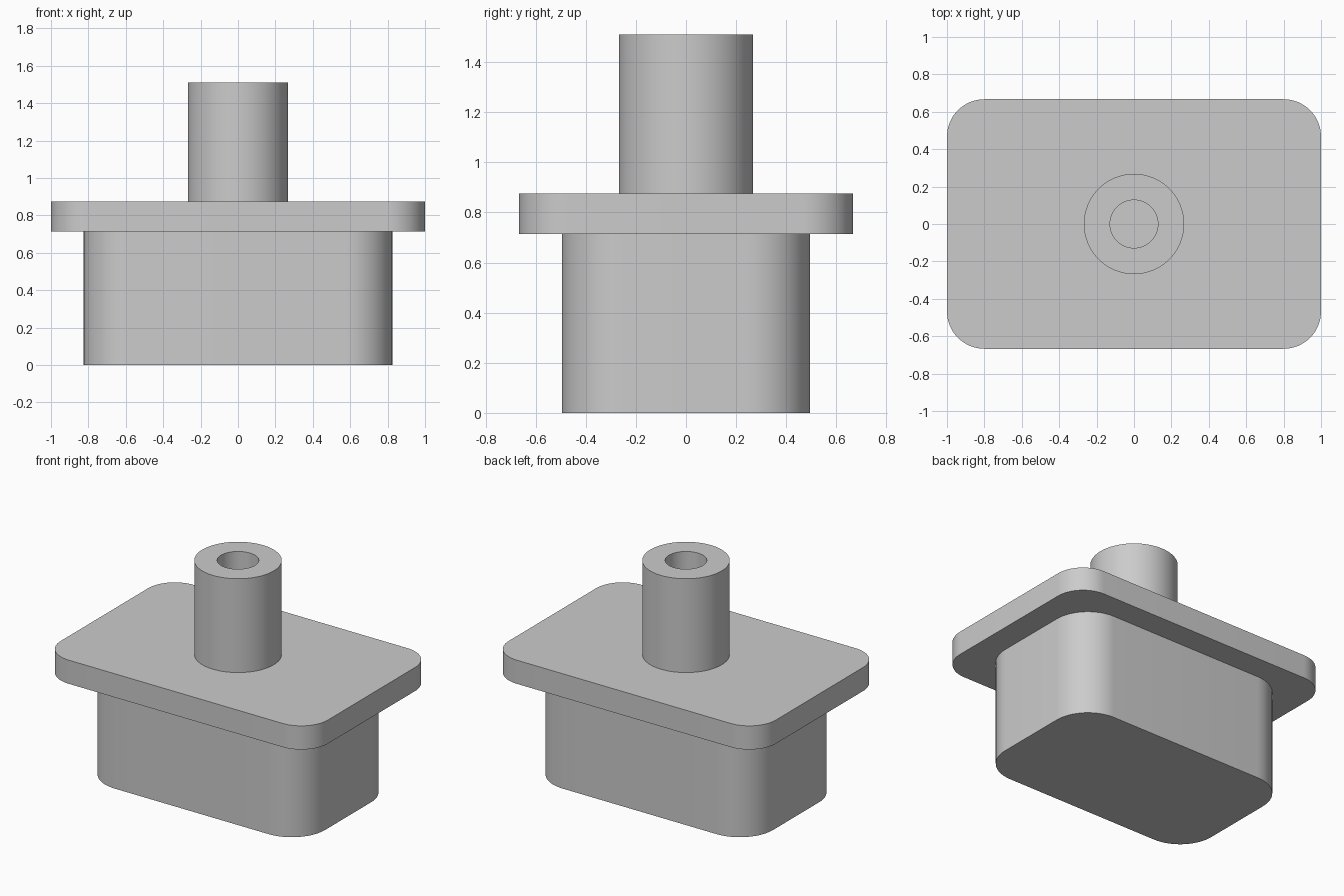
import bpy, bmesh, math

cube = bpy.data.objects.get("Cube")
if cube:
    bpy.data.objects.remove(cube, do_unlink=True)

# Single plain grey material
GREY = (0.6, 0.6, 0.6, 1.0)
grey = bpy.data.materials.new("plain_grey")
grey.use_nodes = True
grey.diffuse_color = GREY
grey.node_tree.nodes["Principled BSDF"].inputs["Base Color"].default_value = GREY


def finish(bm, name):
    """Turn a bmesh into a grey object with smooth curves and sharp rims."""
    bmesh.ops.recalc_face_normals(bm, faces=bm.faces)
    mesh = bpy.data.meshes.new(name)
    bm.to_mesh(mesh)
    bm.free()
    mesh.materials.append(grey)
    obj = bpy.data.objects.new(name, mesh)
    bpy.context.collection.objects.link(obj)
    bpy.ops.object.select_all(action="DESELECT")
    obj.select_set(True)
    bpy.context.view_layer.objects.active = obj
    bpy.ops.object.shade_smooth_by_angle(angle=math.radians(30))
    return obj


def rounded_block(name, half_x, half_y, radius, bottom, top, steps=16):
    """Extrude a rectangle with rounded corners."""
    bm = bmesh.new()
    outline = []
    for corner, (sx, sy) in enumerate([(1, 1), (-1, 1), (-1, -1), (1, -1)]):
        for i in range(steps + 1):
            a = math.pi / 2 * (corner + i / steps)
            outline.append(bm.verts.new((sx * (half_x - radius) + radius * math.cos(a),
                                         sy * (half_y - radius) + radius * math.sin(a),
                                         bottom)))
    base = bm.faces.new(outline)
    side = bmesh.ops.extrude_face_region(bm, geom=[base], use_keep_orig=True)
    moved = [g for g in side["geom"] if isinstance(g, bmesh.types.BMVert)]
    bmesh.ops.translate(bm, verts=moved, vec=(0, 0, top - bottom))
    return finish(bm, name)


def lathe(name, profile, segments=96):
    """Spin a radius/height profile around the vertical axis."""
    bm = bmesh.new()
    verts = [bm.verts.new((r, 0, z)) for r, z in profile]
    edges = [bm.edges.new(pair) for pair in zip(verts, verts[1:])]
    bmesh.ops.spin(bm, geom=verts + edges, cent=(0, 0, 0), axis=(0, 0, 1),
                   angle=math.tau, steps=segments, use_duplicate=False)
    bmesh.ops.remove_doubles(bm, verts=bm.verts, dist=1e-4)
    return finish(bm, name)


# Plug body and the wider flange on top of it
rounded_block("plug_body", 0.825, 0.495, 0.25, 0.0, 0.715)
rounded_block("flange_plate", 1.0, 0.667, 0.2, 0.715, 0.875)

# Round post with a blind bore in its top
lathe("bored_post", [(0, 0.86), (0.268, 0.86), (0.268, 1.51),
                     (0.128, 1.51), (0.128, 0.88), (0, 0.88)])
